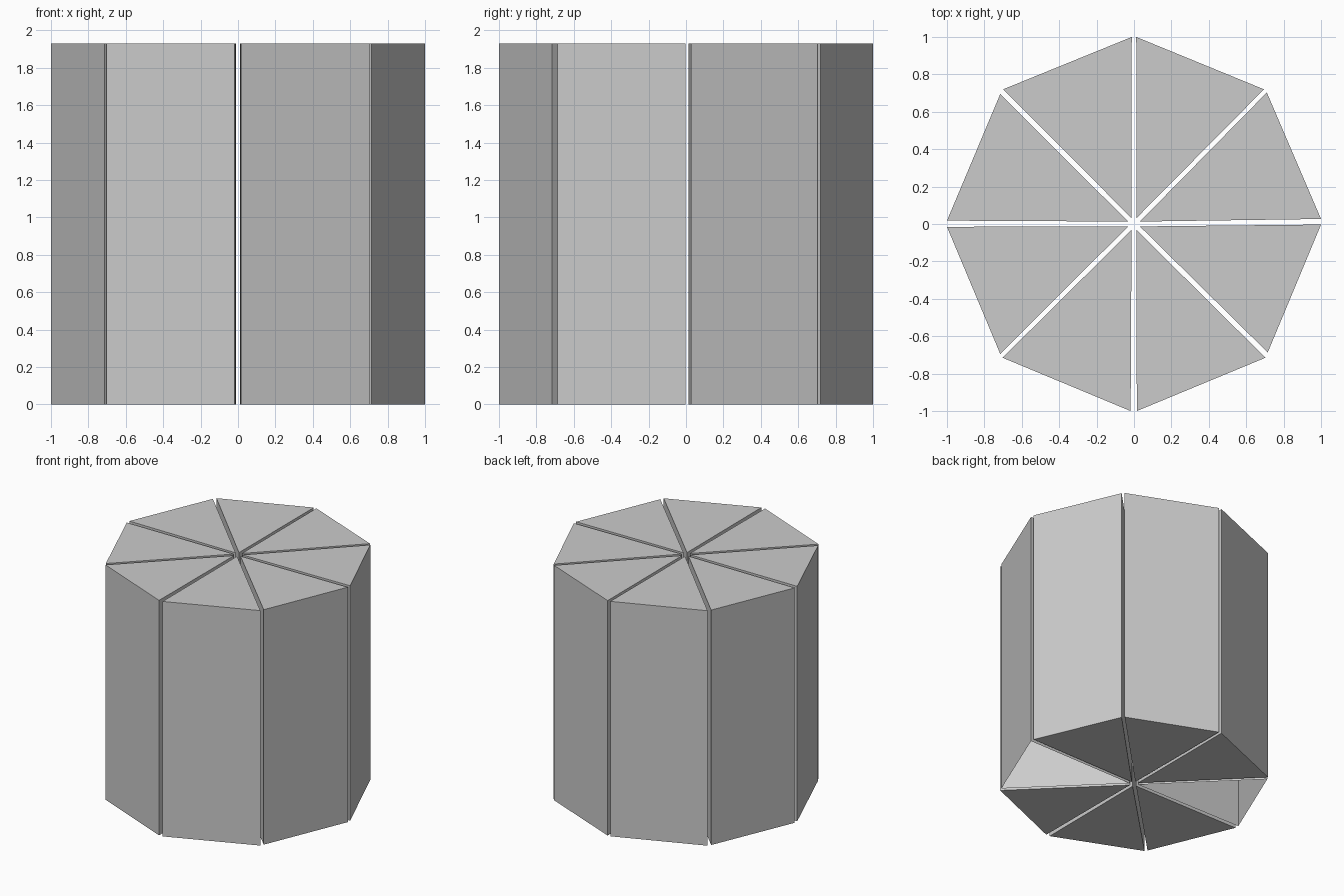
import bpy, bmesh, math

if "Cube" in bpy.data.objects:
    bpy.data.objects.remove(bpy.data.objects["Cube"])

HEIGHT = 1.93
TIP = 0.034  # distance of each inner tip from the axis

# outer edge of each wedge: start and end corner, counter-clockwise from +x
EDGES = [
    ((1.0, 0.027), (0.71, 0.703)), ((0.695, 0.72), (0.012, 1.0)),
    ((-0.012, 1.0), (-0.70, 0.72)), ((-0.715, 0.695), (-1.0, 0.018)),
    ((-1.0, -0.015), (-0.715, -0.695)), ((-0.703, -0.715), (-0.018, -1.0)),
    ((0.015, -1.0), (0.703, -0.715)), ((0.715, -0.687), (1.0, -0.003)),
]
OPEN_BELOW = {3, 7}  # these two wedges have no bottom face


def wedge(index, start, end):
    a = math.radians(22.5 + 45 * index)
    corners = [(TIP * math.cos(a), TIP * math.sin(a)), start, end]
    bm = bmesh.new()
    low = [bm.verts.new((x, y, 0)) for x, y in corners]
    high = [bm.verts.new((x, y, HEIGHT)) for x, y in corners]
    bm.faces.new(high)
    for i in range(3):
        j = (i + 1) % 3
        bm.faces.new((low[i], low[j], high[j], high[i]))
    if index not in OPEN_BELOW:
        bm.faces.new(low[::-1])
    mesh = bpy.data.meshes.new(f"wedge_{index + 1}")
    bm.to_mesh(mesh)
    bm.free()
    bpy.context.collection.objects.link(bpy.data.objects.new(mesh.name, mesh))


# ring of eight separate wedges
for n, (p, q) in enumerate(EDGES):
    wedge(n, p, q)
